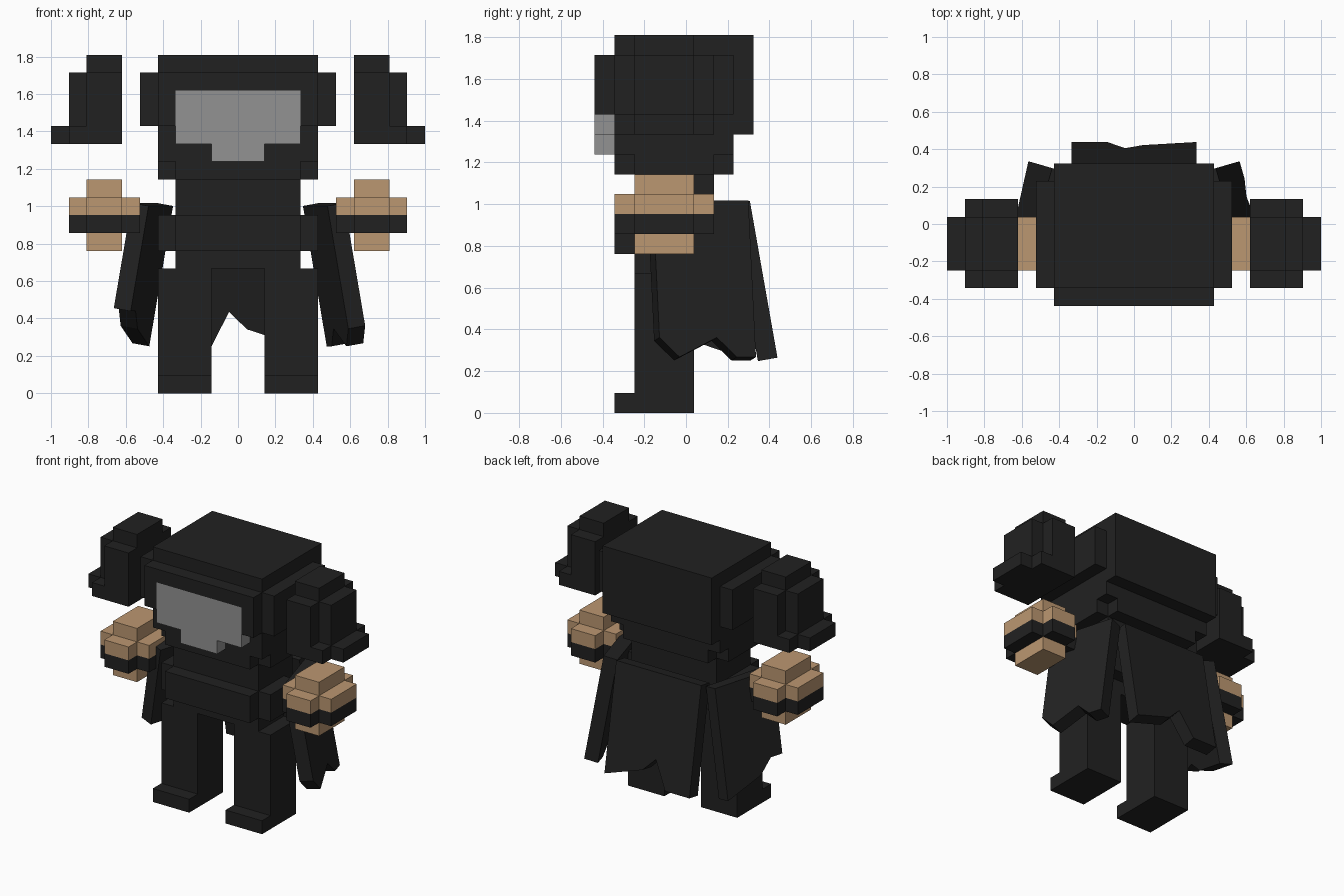
import bpy, bmesh, math
from mathutils import Matrix, Vector

if "Cube" in bpy.data.objects:
    bpy.data.objects.remove(bpy.data.objects["Cube"])

U = 2 / 21      # one block
Y0 = -0.438     # front-most plane; depth is counted in blocks from here


def material(name, rgb):
    m = bpy.data.materials.new(name)
    m.diffuse_color = (*rgb, 1)
    m.use_nodes = True
    m.node_tree.nodes["Principled BSDF"].inputs["Base Color"].default_value = m.diffuse_color
    return m


BLACK = material("black_cloth", (0.0155, 0.0155, 0.0155))
TAN = material("tan_skin", (0.50, 0.31, 0.165))
GREY = material("grey_visor", (0.29, 0.29, 0.29))


def prism(name, pts, axis, lo, hi, mat, matrix=None):
    """Extrude a closed 2D profile along an axis; the profile uses the other two axes in xyz order."""
    def place(p, h):
        c = list(p)
        c.insert("xyz".index(axis), h)
        if matrix:
            return matrix @ (Vector(c) * U)
        return Vector((c[0] * U, c[1] * U + Y0, c[2] * U))
    bm = bmesh.new()
    a = [bm.verts.new(place(p, lo)) for p in pts]
    b = [bm.verts.new(place(p, hi)) for p in pts]
    bm.faces.new(a)
    bm.faces.new(b[::-1])
    for i in range(len(pts)):
        j = (i + 1) % len(pts)
        bm.faces.new((a[i], b[i], b[j], a[j]))
    bmesh.ops.recalc_face_normals(bm, faces=bm.faces)
    me = bpy.data.meshes.new(name)
    bm.to_mesh(me)
    bm.free()
    me.materials.append(mat)
    ob = bpy.data.objects.new(name, me)
    bpy.context.collection.objects.link(ob)
    return ob


def rect(x0, x1, y0, y1):
    return [(x0, y0), (x1, y0), (x1, y1), (x0, y1)]


def box(name, x0, x1, y0, y1, z0, z1, mat=BLACK):
    return prism(name, rect(x0, x1, y0, y1), "z", z0, z1, mat)


def plus(x0, x1, y0, y1):
    """Rectangle with a one-block notch in every corner."""
    return [(x0 + 1, y0), (x1 - 1, y0), (x1 - 1, y0 + 1), (x1, y0 + 1),
            (x1, y1 - 1), (x1 - 1, y1 - 1), (x1 - 1, y1), (x0 + 1, y1),
            (x0 + 1, y1 - 1), (x0, y1 - 1), (x0, y0 + 1), (x0 + 1, y0 + 1)]


def ragged_panel(name, lifts, matrix):
    """Cloth panel whose lower edge is raised strip by strip."""
    w = len(lifts) / 2
    pts = [(w, 0), (-w, 0)]
    for i, lift in enumerate(lifts):
        for p in ((i - w, lift - 8), (i + 1 - w, lift - 8)):
            if p[1] == pts[-1][1] and len(pts) > 3:
                pts.pop()
            pts.append(p)
    return prism(name, pts, "y", -1, 0, BLACK, matrix)


# Body
box("hips", -3.5, 3.5, 2, 5, 7, 8)
prism("belt", plus(-4.5, 4.5, 1, 6), "z", 8, 10, BLACK)
box("chest", -3.5, 3.5, 2, 6, 10, 12)

# Hooded head
prism("head_base", plus(-4.5, 4.5, 1, 7), "z", 12, 13, BLACK)
box("head", -4.5, 4.5, 1, 7, 13, 18)
box("hood_top", -4.5, 4.5, 1, 8, 18, 19)
box("hood_back", -4.5, 4.5, 7, 8, 14, 18)
prism("hood_brim", [(-4.5, 15), (-3.5, 15), (-3.5, 17), (3.5, 17), (3.5, 15),
                    (4.5, 15), (4.5, 18), (-4.5, 18)], "y", 0, 1, BLACK)
prism("visor", [(-1.5, 13), (1.5, 13), (1.5, 14), (3.5, 14), (3.5, 17),
                (-3.5, 17), (-3.5, 14), (-1.5, 14)], "y", 0, 1, GREY)

for side, s in (("left", -1), ("right", 1)):
    def sbox(name, x0, x1, *rest):
        return box(f"{side}_{name}", *sorted((s * x0, s * x1)), *rest)

    def splus(name, x0, x1, y0, y1, z0, z1, mat):
        a, b = sorted((s * x0, s * x1))
        return prism(f"{side}_{name}", plus(a, b, y0, y1), "z", z0, z1, mat)

    # Leg with foot, and hood side
    prism(f"{side}_leg", [(1, 0), (5, 0), (5, 7), (2, 7), (2, 1), (1, 1)],
          "x", s * 1.5, s * 4.5, BLACK)
    sbox("hood_side", 4.5, 5.5, 1, 7, 15, 18)

    # Floating shoulder pad
    pad = [(6.5, 1), (9.5, 1), (9.5, 2), (10.5, 2), (10.5, 5), (9.5, 5), (9.5, 6), (6.5, 6)]
    prism(f"{side}_pad_rim", [(s * x, y) for x, y in pad], "z", 14, 15, BLACK)
    mid = [(6.5, 1), (8.5, 1), (8.5, 2), (9.5, 2), (9.5, 5), (8.5, 5), (8.5, 6), (6.5, 6)]
    prism(f"{side}_pad_body", [(s * x, y) for x, y in mid], "z", 15, 18, BLACK)
    sbox("pad_cap", 6.5, 8.5, 2, 5, 18, 19)

    # Floating hand with a dark band
    sbox("hand_bottom", 6.5, 8.5, 2, 5, 8, 9, TAN)
    splus("hand_band", 5.5, 9.5, 1, 6, 9, 10, BLACK)
    splus("hand_palm", 5.5, 9.5, 1, 6, 10, 11, TAN)
    sbox("hand_top", 6.5, 8.5, 2, 5, 11, 12, TAN)

# Cloak panels, leaning outwards
lean = Matrix.Rotation(math.radians(10), 4, "X")
ragged_panel("back_cloak", [0, 0, 2, 1, 0, 0, 0],
             Matrix.Translation((0, 0.306, 1.015)) @ lean)
for name, s, lifts in (("right_cloak", 1, [0, 1, 0, 0, 1]),
                       ("left_cloak", -1, [2, 1, 0, 0, 0])):
    turn = Matrix.Rotation(math.radians(-74 * s), 4, "Z")
    ragged_panel(name, lifts, Matrix.Translation((s * 0.503, 0.07, 1.018)) @ turn @ lean)
